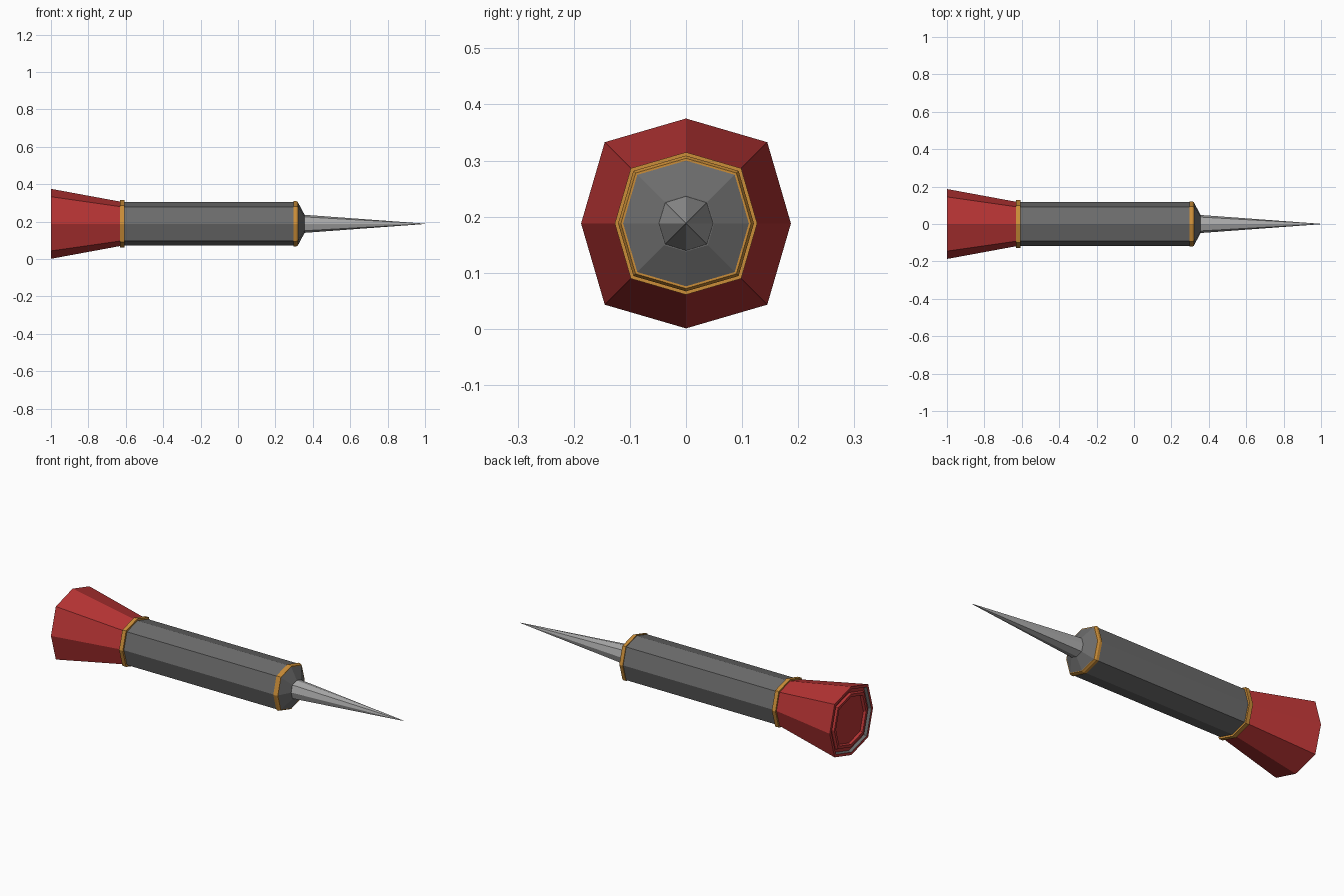
import bpy, bmesh, math

if "Cube" in bpy.data.objects:
    bpy.data.objects.remove(bpy.data.objects["Cube"])

CZ = 0.188  # height of the long axis


def mat(name, rgb):
    m = bpy.data.materials.new(name)
    m.diffuse_color = (*rgb, 1)
    m.use_nodes = True
    m.node_tree.nodes["Principled BSDF"].inputs["Base Color"].default_value = m.diffuse_color
    return m


RED = mat("red", (0.48, 0.035, 0.035))
GREY = mat("dark grey", (0.15, 0.15, 0.15))
STEEL = mat("light steel", (0.40, 0.40, 0.40))
GOLD = mat("gold", (0.60, 0.27, 0.04))


def lathe(name, profile, mats, closed=False, diag=1.095, rule=None):
    """Eight-sided solid along x from (x, radius) points; capped or closed ring.
    Corner radii alternate: diagonal corners sit slightly further out."""
    bm = bmesh.new()
    rings = []
    for x, r in profile:
        ring = []
        for i in range(8):
            a = i * math.pi / 4
            k = r * (diag if i % 2 else 1)
            ring.append(bm.verts.new((x, k * math.cos(a), CZ + k * math.sin(a))))
        rings.append(ring)
    n = len(rings)
    for j in range(n if closed else n - 1):
        a, b = rings[j], rings[(j + 1) % n]
        for i in range(8):
            f = bm.faces.new((a[i], a[(i + 1) % 8], b[(i + 1) % 8], b[i]))
            f.material_index = rule(j) if rule else 0
    if not closed:
        bm.faces.new(rings[0])
        bm.faces.new(rings[-1])
    bmesh.ops.recalc_face_normals(bm, faces=bm.faces[:])
    me = bpy.data.meshes.new(name)
    bm.to_mesh(me)
    bm.free()
    ob = bpy.data.objects.new(name, me)
    for m in mats:
        me.materials.append(m)
    bpy.context.collection.objects.link(ob)
    return ob


# barrel with tapered shoulder
lathe("barrel", [(-0.62, 0.117), (0.315, 0.117), (0.322, 0.112), (0.355, 0.05)], [GREY])

# needle
lathe("needle", [(0.345, 0.049), (1.0, 0.001)], [STEEL], diag=1.08)

# flared tail, back face stepped with a thin grey ring
lathe("flared_tail",
      [(-0.985, 0.115), (-0.985, 0.125), (-0.998, 0.130), (-0.998, 0.145),
       (-0.985, 0.150), (-0.985, 0.166), (-1.0, 0.172), (-1.0, 0.187), (-0.615, 0.116)],
      [RED, GREY], rule=lambda j: 1 if j == 5 else 0)

# collars
lathe("rear_collar", [(-0.63, 0.11), (-0.63, 0.127), (-0.608, 0.127), (-0.608, 0.11)],
      [GOLD], closed=True)
lathe("front_collar", [(0.298, 0.11), (0.298, 0.121), (0.312, 0.121), (0.322, 0.116), (0.322, 0.105)],
      [GOLD], closed=True)
